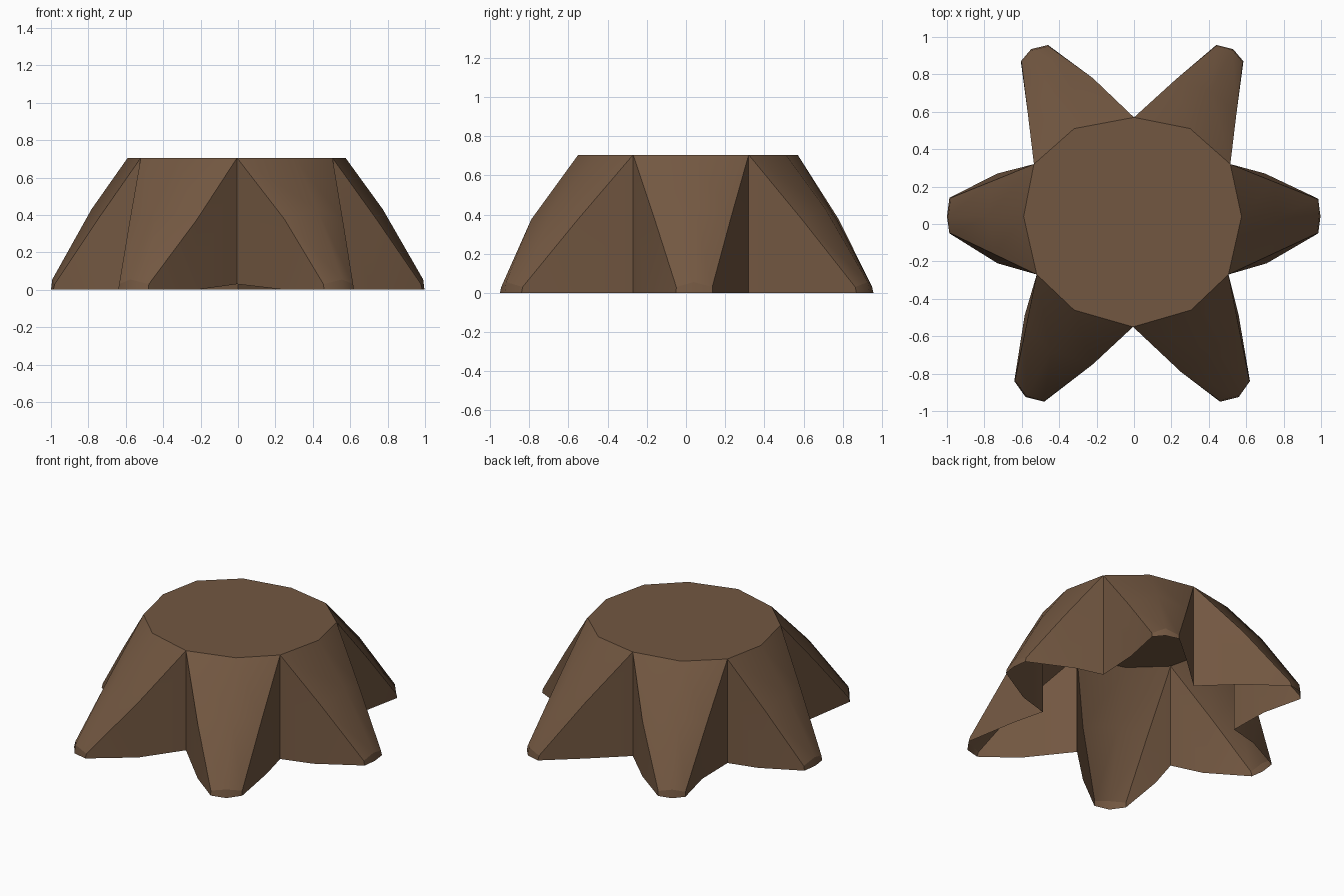
import bpy, bmesh
from mathutils import Vector

if "Cube" in bpy.data.objects:
    bpy.data.objects.remove(bpy.data.objects["Cube"])

H = 0.705
# Cut top, counter-clockwise from the +x root: root middle, then valley, alternating
RIM = [(0.575, 0.04), (0.515, 0.32), (0.30, 0.51), (0, 0.57), (-0.32, 0.51), (-0.535, 0.32),
       (-0.59, 0.04), (-0.52, -0.27), (-0.32, -0.46), (-0.005, -0.55), (0.305, -0.46), (0.505, -0.27)]
# Ground outline per root, counter-clockwise: side bulge, three toe points, side bulge
ROOTS = [
    [(0.71, -0.21), (0.985, -0.05), (0.997, 0.04), (0.985, 0.135), (0.70, 0.27)],
    [(0.53, 0.60), (0.585, 0.87), (0.53, 0.935), (0.44, 0.957), (0.22, 0.77)],
    [(-0.22, 0.78), (-0.46, 0.957), (-0.55, 0.935), (-0.605, 0.87), (-0.54, 0.60)],
    [(-0.73, 0.27), (-0.987, 0.14), (-1.0, 0.04), (-0.987, -0.05), (-0.73, -0.21)],
    [(-0.585, -0.49), (-0.64, -0.84), (-0.58, -0.925), (-0.48, -0.95), (-0.22, -0.75)],
    [(0.25, -0.79), (0.46, -0.95), (0.56, -0.925), (0.62, -0.84), (0.56, -0.49)],
]


def at(p, z):
    return Vector((p[0], p[1], z))


bm = bmesh.new()
kind = bm.faces.layers.int.new("kind")


def face(points, k):
    f = bm.faces.new([bm.verts.new(p) for p in points])
    f[kind] = k
    f.smooth = True


def valley_foot(p):
    return at(p, 0.03 if p[1] < -0.5 else 0.0)


# Cut top
face([at(p, H) for p in RIM], 0)

# Six flared roots, open underneath
for i, (b0, t0, t1, t2, b1) in enumerate(ROOTS):
    v0, c, v1 = RIM[2 * i - 1], RIM[2 * i], RIM[2 * i + 1]
    top = [at(v0, H), at(c, H), at(v1, H)]
    toe = [at(t0, 0), at(t1, 0), at(t2, 0)]
    tip = [at((p.x * .993, p.y * .993), z) for p, z in zip(toe, (0.03, 0.055, 0.03))]
    mid = []
    for j, (v, b) in enumerate(((v0, b0), (c, None), (v1, b1))):
        if j == 1:
            m = top[1].lerp(tip[1], 0.48)
            m.z = 0.43
        elif abs(v[0]) < 0.1:          # front and back valleys: side wall is upright
            m = at(b, 0.375)
        else:
            m = top[j].lerp(tip[j], 0.5)
            m.z = 0.375
        mid.append(m)
    for j in (0, 1):
        face([top[j], mid[j], mid[j + 1], top[j + 1]], 10 * i + 1)
        face([mid[j], tip[j], tip[j + 1], mid[j + 1]], 10 * i + 1)
        face([tip[j], toe[j], toe[j + 1], tip[j + 1]], 10 * i + 2)
    # Side walls
    g0, g1 = at(b0, 0), at(b1, 0)
    face([top[0], valley_foot(v0), g0, mid[0]], 10 * i + 3)
    face([mid[0], g0, toe[0], tip[0]], 10 * i + 3)
    face([top[2], mid[2], g1, valley_foot(v1)], 10 * i + 4)
    face([mid[2], tip[2], toe[2], g1], 10 * i + 4)

bmesh.ops.remove_doubles(bm, verts=bm.verts[:], dist=0.0005)
# Sharp edges wherever different surfaces meet
for e in bm.edges:
    e.smooth = len({f[kind] for f in e.link_faces}) == 1

mesh = bpy.data.meshes.new("tree_stump")
bm.to_mesh(mesh)
bm.free()
bark = bpy.data.materials.new("brown bark")
bark.diffuse_color = (0.17, 0.096, 0.053, 1)
bark.use_nodes = True
bark.node_tree.nodes["Principled BSDF"].inputs["Base Color"].default_value = bark.diffuse_color
mesh.materials.append(bark)
bpy.context.collection.objects.link(bpy.data.objects.new("tree_stump", mesh))
